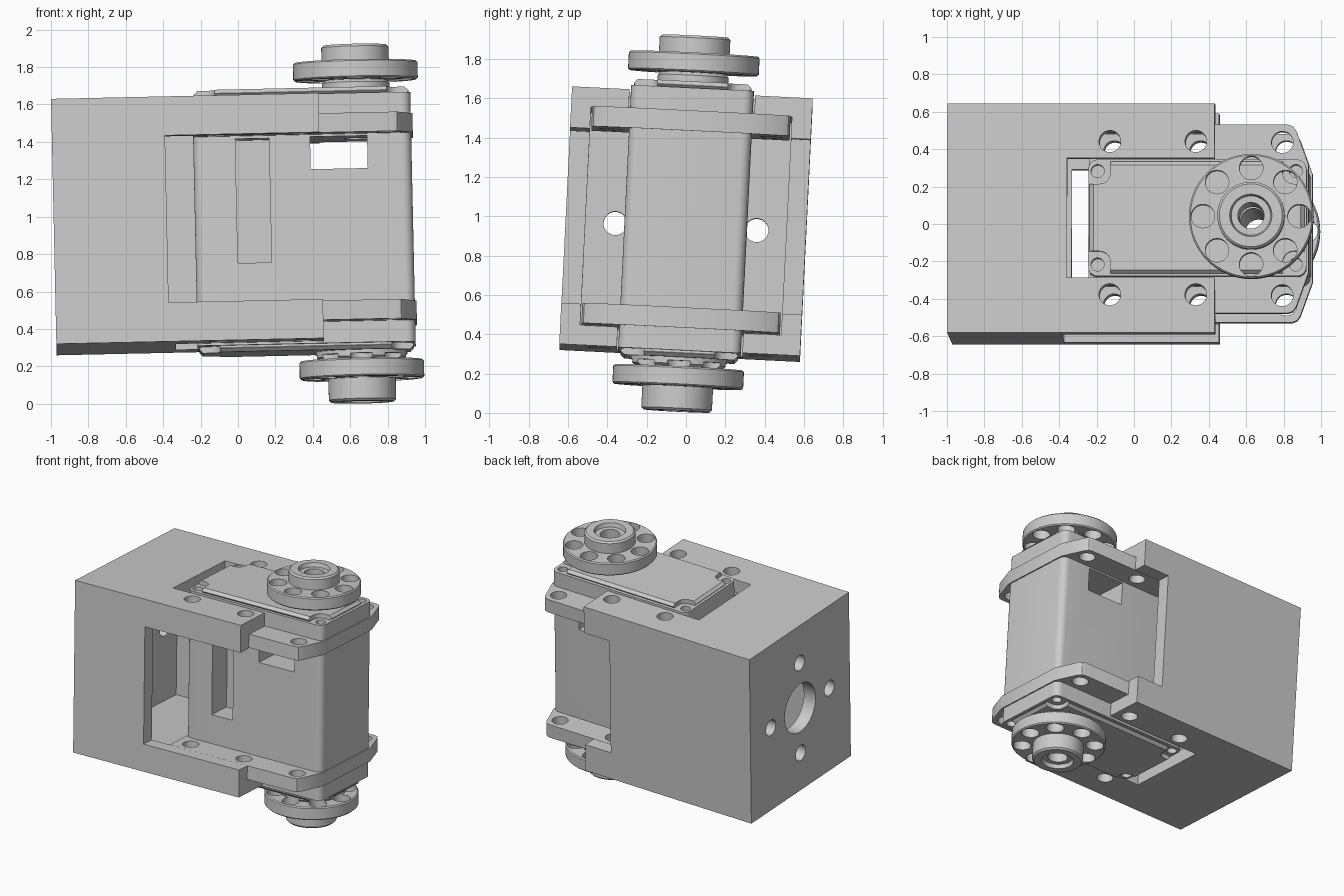
import bpy, bmesh
from math import pi, cos, sin, radians
from mathutils import Matrix, Vector

cube = bpy.data.objects.get("Cube")
if cube:
    bpy.data.objects.remove(cube, do_unlink=True)

grey = bpy.data.materials.new("grey_metal")
grey.use_nodes = True
GREY = (0.6, 0.6, 0.6, 1)
grey.diffuse_color = GREY
grey.node_tree.nodes["Principled BSDF"].inputs["Base Color"].default_value = GREY

# The whole assembly leans slightly
TILT = (Matrix.Translation((0, 0, 0.966)) @ Matrix.Rotation(radians(-1.25), 4, 'Y')
        @ Matrix.Rotation(radians(-2.85), 4, 'X'))


def make(name, bm):
    bmesh.ops.recalc_face_normals(bm, faces=bm.faces[:])
    me = bpy.data.meshes.new(name)
    bm.to_mesh(me)
    bm.free()
    ob = bpy.data.objects.new(name, me)
    bpy.context.collection.objects.link(ob)
    me.materials.append(grey)
    return ob


def prism(name, pts, z0, z1):
    """Extrude a closed xy outline from z0 to z1."""
    bm = bmesh.new()
    face = bm.faces.new([bm.verts.new((x, y, z0)) for x, y in pts])
    out = bmesh.ops.extrude_face_region(bm, geom=[face])
    top = [v for v in out["geom"] if isinstance(v, bmesh.types.BMVert)]
    bmesh.ops.translate(bm, verts=top, vec=(0, 0, z1 - z0))
    return make(name, bm)


def box(name, x, y, z):
    return prism(name, [(x[0], y[0]), (x[1], y[0]), (x[1], y[1]), (x[0], y[1])], *z)


def rounded(x0, x1, h, r, n=6):
    """Rectangle outline with rounded corners, centred on y = 0."""
    pts = []
    for i, (cx, cy) in enumerate([(x1 - r, h - r), (x0 + r, h - r),
                                  (x0 + r, r - h), (x1 - r, r - h)]):
        for k in range(n + 1):
            a = (i + k / n) * pi / 2
            pts.append((cx + r * cos(a), cy + r * sin(a)))
    return pts


def cyl(name, centre, r, length, axis='Z', n=32):
    bm = bmesh.new()
    rot = Matrix.Rotation(pi / 2, 4, 'Y') if axis == 'X' else Matrix()
    bmesh.ops.create_cone(bm, cap_ends=True, segments=n, radius1=r, radius2=r,
                          depth=length, matrix=Matrix.Translation(centre) @ rot)
    return make(name, bm)


def lathe(name, profile, cx, n=64):
    """Spin an (r, z) profile around a vertical axis at x = cx."""
    bm = bmesh.new()
    verts = [bm.verts.new((cx + r, 0, z)) for r, z in profile]
    edges = [bm.edges.new(p) for p in zip(verts, verts[1:] + verts[:1])]
    bmesh.ops.spin(bm, geom=verts + edges, cent=(cx, 0, 0), axis=(0, 0, 1),
                   angle=2 * pi, steps=n)
    bmesh.ops.remove_doubles(bm, verts=bm.verts[:], dist=1e-4)
    return make(name, bm)


def cut(ob, cutters):
    for c in cutters:
        m = ob.modifiers.new("cut", 'BOOLEAN')
        m.operation, m.solver, m.object = 'DIFFERENCE', 'EXACT', c
    dg = bpy.context.evaluated_depsgraph_get()
    me = bpy.data.meshes.new_from_object(ob.evaluated_get(dg))
    ob.modifiers.clear()
    ob.data = me
    for c in cutters:
        bpy.data.objects.remove(c, do_unlink=True)


def finish(ob):
    bpy.ops.object.select_all(action='DESELECT')
    bpy.context.view_layer.objects.active = ob
    ob.select_set(True)
    bpy.ops.object.shade_smooth_by_angle(angle=radians(30))
    ob.matrix_world = TILT


AXIS_X = 0.645
SCREWS = [(x, y) for x in (-0.115, 0.345, 0.805) for y in (-0.41, 0.41)]


def screw_holes():
    return [cyl("hole", (x, y, 0), 0.058, 3) for x, y in SCREWS]


# Bracket: thin-walled housing, open at +x and on both sides
bracket = box("bracket_housing", (-0.985, 0.445), (-0.613, 0.613), (-0.656, 0.656))
cut(bracket, [
    box("cavity", (-0.885, 1), (-0.512, 0.512), (-0.555, 0.555)),
    box("cap_slot", (-0.345, 1), (-0.32, 0.32), (-1, 1)),
    box("front_opening", (-0.38, 1), (-1, 0), (-0.447, 0.447)),
    box("back_opening", (0.225, 1), (0, 1), (-0.447, 0.447)),
    cyl("centre_hole", (-0.95, 0, 0), 0.19, 0.5, 'X', 48),
] + [cyl("bolt_hole", (-0.95, 0.36 * cos(a * pi / 2), 0.36 * sin(a * pi / 2)), 0.06, 0.5, 'X')
     for a in range(4)] + screw_holes())
finish(bracket)

# Motor body with cable slot, side window and shaft bore
body = prism("motor_body", rounded(-0.23, 0.936, 0.312, 0.05), -0.668, 0.668)
cut(body, [
    box("cable_slot", (-0.005, 0.175), (-1, -0.13), (-0.23, 0.435)),
    box("window", (0.395, 0.7), (-1, 1), (0.264, 0.438)),
    cyl("bore", (AXIS_X, 0, 0), 0.07, 3),
] + [cyl("corner_screw", (x, y, s * 0.668), 0.035, 0.2)
     for x in (-0.18, 0.88) for y in (-0.25, 0.25) for s in (-1, 1)])
finish(body)

for side, s in (("top", 1), ("bottom", -1)):
    # Mounting flange with tapered outer corners
    half = [(-0.23, -0.505), (0.835, -0.505), (0.862, -0.495), (0.88, -0.47), (0.945, -0.29)]
    outline = half + [(x, -y) for x, y in reversed(half)]
    flange = prism(side + "_flange", outline, *sorted((s * 0.45, s * 0.553)))
    cut(flange, screw_holes() + [box("body_room", (-0.22, 0.92), (-0.3, 0.3), (-1, 1))])
    finish(flange)

    # Raised cover plate, chamfered, notched round the corner screws
    cover = prism(side + "_cover", rounded(-0.222, 0.926, 0.3, 0.04),
                  *sorted((s * 0.66, s * 0.702)))
    bev = cover.modifiers.new("chamfer", 'BEVEL')
    bev.width, bev.segments, bev.angle_limit = 0.02, 1, radians(60)
    notches = [prism("notch", rounded(x - 0.1, x + 0.1, 0.1, 0.06), -1, 1)
               for x in (-0.21, 0.91) for y in (0, 1)]
    for i, nt in enumerate(notches):
        nt.data.transform(Matrix.Translation(Vector((0, 0.28 * (1 if i % 2 else -1), 0))))
    cut(cover, notches + [cyl("bore", (AXIS_X, 0, 0), 0.07, 3)])
    finish(cover)

    # Output horn: neck, disc and stepped hub with eight holes
    neck, end = (0.18, 0.938) if s > 0 else (0.245, 0.972)
    profile = [(0.07, 0.69), (neck, 0.69), (neck, 0.735), (neck - 0.02, 0.75), (0.325, 0.75),
               (0.333, 0.758), (0.333, 0.84), (0.325, 0.848), (0.18, 0.848),
               (0.18, end - 0.012), (0.168, end), (0.113, end), (0.105, end - 0.03),
               (0.07, end - 0.03)]
    horn = lathe(side + "_horn", [(r, s * z) for r, z in profile], AXIS_X)
    cut(horn, [cyl("horn_hole", (AXIS_X + 0.258 * cos(k * pi / 4), 0.258 * sin(k * pi / 4),
                                 s * 0.82), 0.063, 0.2) for k in range(8)])
    finish(horn)
